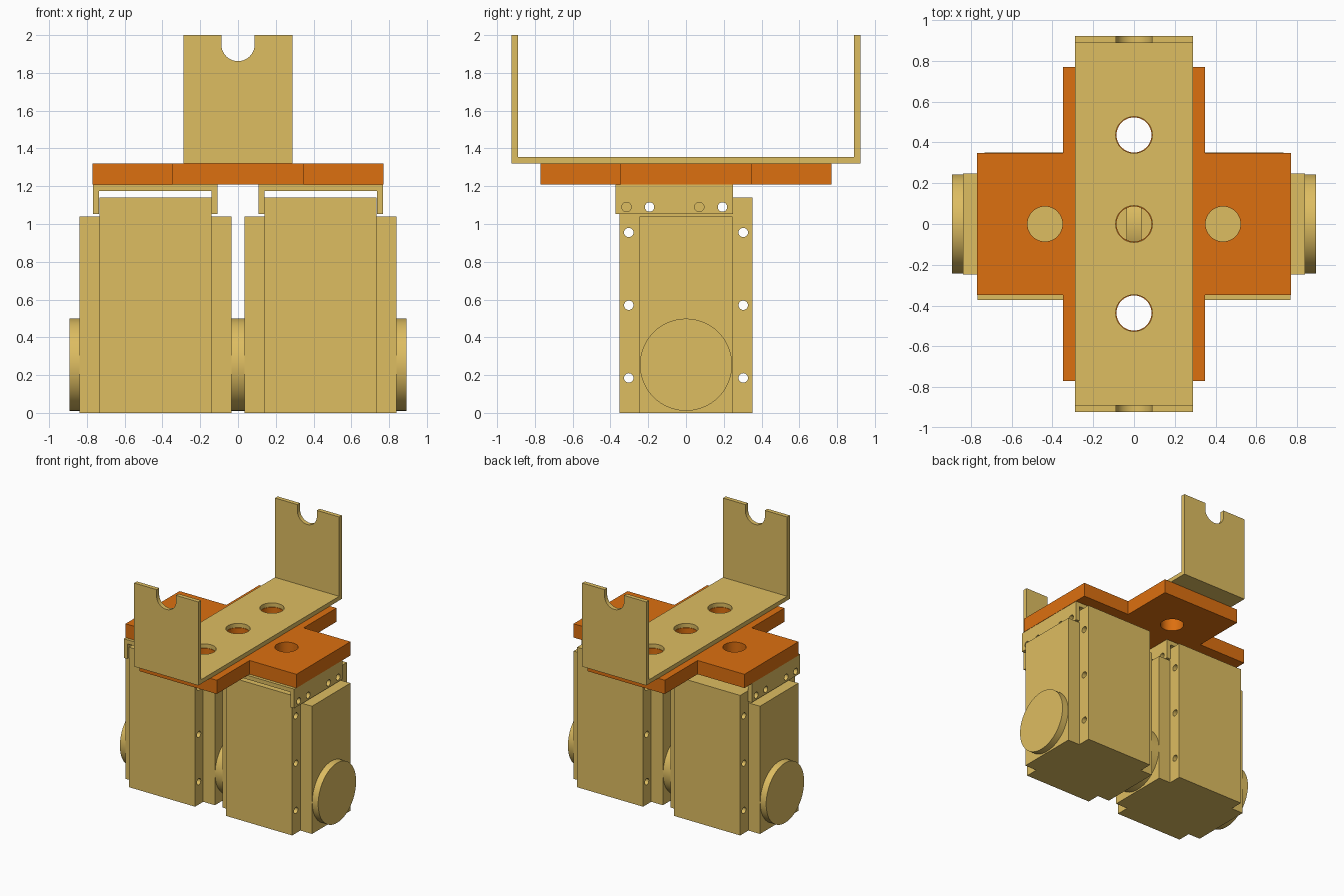
import bpy, bmesh, math

if "Cube" in bpy.data.objects:
    bpy.data.objects.remove(bpy.data.objects["Cube"])


def material(name, color):
    m = bpy.data.materials.new(name)
    m.diffuse_color = color
    m.use_nodes = True
    m.node_tree.nodes["Principled BSDF"].inputs["Base Color"].default_value = m.diffuse_color
    return m


GOLD = material("gold_metal", (0.73, 0.51, 0.12, 1))
ORANGE = material("orange_plastic", (0.72, 0.16, 0.005, 1))


def rect(u0, u1, v0, v1):
    return [(u0, v0), (u1, v0), (u1, v1), (u0, v1)]


def circle(u, v, r, n=40):
    return [(u + r * math.cos(2 * math.pi * i / n), v + r * math.sin(2 * math.pi * i / n))
            for i in range(n)]


def make(name, prisms, mat):
    """Object from prisms, each (profile, extrusion axis, low, high)."""
    bm = bmesh.new()
    for pts, axis, lo, hi in prisms:
        place = {'x': lambda u, v, d: (d, u, v),
                 'y': lambda u, v, d: (u, d, v),
                 'z': lambda u, v, d: (u, v, d)}[axis]
        a = [bm.verts.new(place(u, v, lo)) for u, v in pts]
        b = [bm.verts.new(place(u, v, hi)) for u, v in pts]
        bm.faces.new(a)
        bm.faces.new(b[::-1])
        for i in range(len(a)):
            j = (i + 1) % len(a)
            bm.faces.new((a[i], b[i], b[j], a[j]))
    bmesh.ops.recalc_face_normals(bm, faces=bm.faces[:])
    me = bpy.data.meshes.new(name)
    bm.to_mesh(me)
    bm.free()
    me.materials.append(mat)
    ob = bpy.data.objects.new(name, me)
    bpy.context.collection.objects.link(ob)
    return ob


def part(name, prisms, mat=GOLD, cuts=None):
    """Object with its holes drilled and sharp-edged smooth shading."""
    ob = make(name, prisms, mat)
    if cuts:
        cutter = make(name + "_cutter", cuts, mat)
        cutter.hide_render = True
        mod = ob.modifiers.new("holes", 'BOOLEAN')
        mod.operation, mod.solver, mod.object = 'DIFFERENCE', 'EXACT', cutter
        dg = bpy.context.evaluated_depsgraph_get()
        me = bpy.data.meshes.new_from_object(ob.evaluated_get(dg))
        ob.modifiers.clear()
        ob.data = me
        bpy.data.objects.remove(cutter)
    bpy.ops.object.select_all(action='DESELECT')
    ob.select_set(True)
    bpy.context.view_layer.objects.active = ob
    bpy.ops.object.shade_smooth_by_angle(angle=math.radians(30))
    return ob


for side, cx in (("left", -0.4375), ("right", 0.4375)):
    # motor core with screw holes running through along x
    screws = [(y, z) for y in (-0.303, 0.303) for z in (0.185, 0.57, 0.955)]
    screws += [(-0.193, 1.09), (0.193, 1.09)]
    part(side + "_motor_core",
         [(rect(cx - 0.297, cx + 0.297, -0.352, 0.352), 'z', 0, 1.14)],
         cuts=[(circle(y, z, 0.025, 24), 'x', cx - 0.4, cx + 0.4) for y, z in screws])

    # raised covers on both sides of the motor
    for s, where in ((-1, "a"), (1, "b")):
        x0, x1 = sorted((cx + s * 0.297, cx + s * 0.402))
        part(f"{side}_motor_cover_{where}", [(rect(x0, x1, -0.247, 0.247), 'z', 0, 1.04)])

    # U bracket joining the motor to the plate
    o, i = 0.33, 0.298
    u = [(-o, 1.052), (-i, 1.052), (-i, 1.175), (i, 1.175), (i, 1.052),
         (o, 1.052), (o, 1.208), (-o, 1.208)]
    part(side + "_motor_bracket", [([(cx + x, z) for x, z in u], 'y', -0.373, 0.25)],
         cuts=[(circle(y, 1.09, 0.025, 24), 'x', cx - 0.5, cx + 0.5)
               for y in (-0.315, -0.193, 0.07, 0.193)])

# output discs: outer left, shared middle, outer right
for name, x0, x1 in (("left", -0.893, -0.8395), ("middle", -0.0355, 0.0355),
                     ("right", 0.8395, 0.893)):
    part(name + "_output_disc", [(circle(0, 0.255, 0.244, 64), 'x', x0, x1)])

# cross shaped plate with five holes
L, w = 0.77, 0.348
cross = [(-L, -w), (-w, -w), (-w, -L), (w, -L), (w, -w), (L, -w),
         (L, w), (w, w), (w, L), (-w, L), (-w, w), (-L, w)]
part("cross_plate", [(cross, 'z', 1.208, 1.32)], ORANGE,
     [(circle(x, y, 0.086), 'z', 1.1, 1.4)
      for x, y in ((0, 0), (-0.437, 0), (0.437, 0), (0, -0.437), (0, 0.437))])

# large upper U bracket with base holes and open slots in the uprights
Y, T = 0.923, 0.034
u = [(-Y, 1.32), (Y, 1.32), (Y, 2), (Y - T, 2), (Y - T, 1.354),
     (-Y + T, 1.354), (-Y + T, 2), (-Y, 2)]
r = 0.088
slot = [(r * math.cos(math.pi * (1 + k / 24)), 1.95 + r * math.sin(math.pi * (1 + k / 24)))
        for k in range(25)] + [(r, 2.1), (-r, 2.1)]
part("upper_bracket", [(u, 'x', -0.289, 0.289)],
     cuts=[(circle(0, y, 0.09), 'z', 1.25, 1.45) for y in (-0.437, 0, 0.437)]
     + [(slot, 'y', -1.0, 1.0)])
